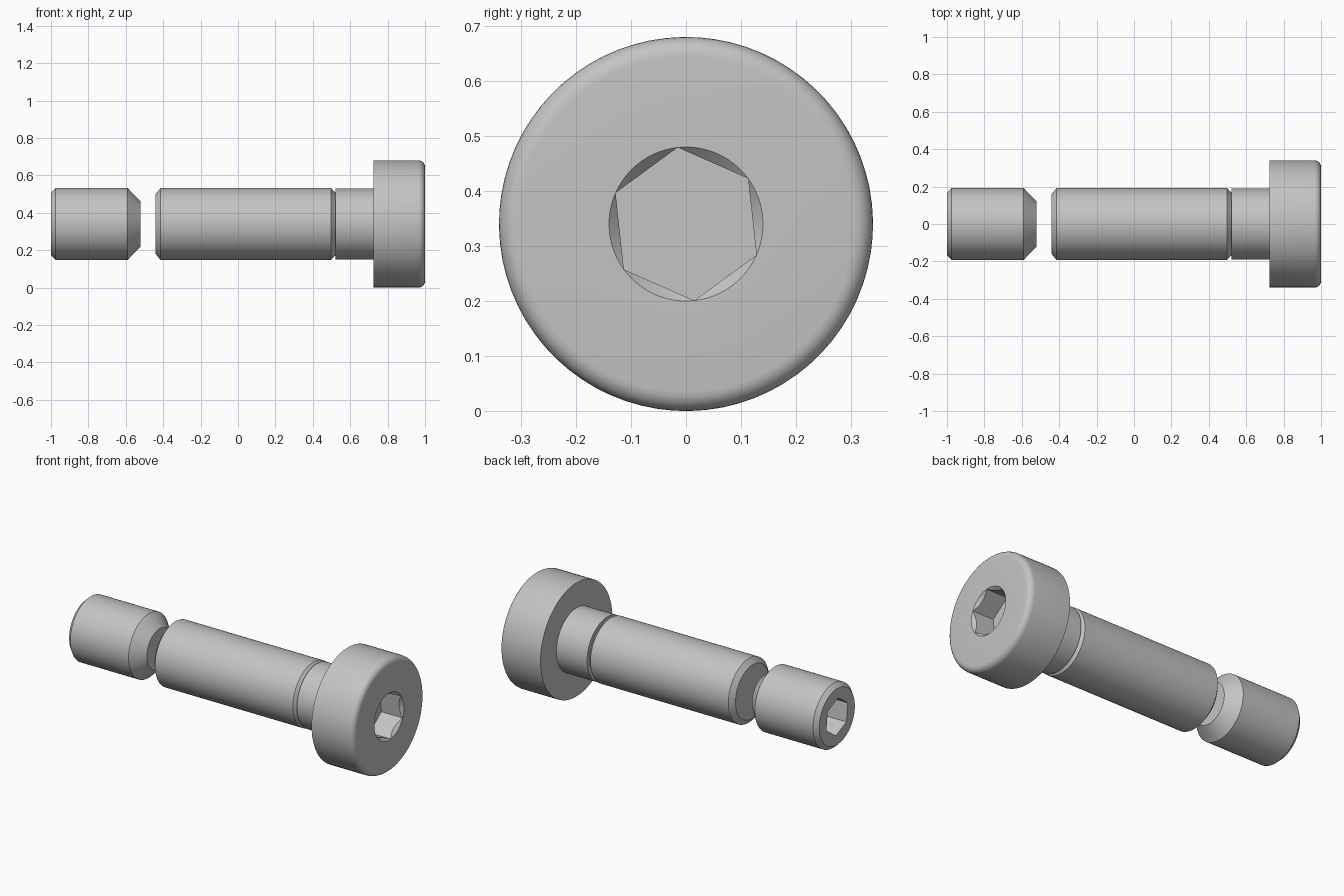
import bpy, bmesh, math

if "Cube" in bpy.data.objects:
    bpy.data.objects.remove(bpy.data.objects["Cube"], do_unlink=True)

STEPS = 72
AXIS_Z = 0.34
TURN = math.radians(96.2)   # direction of one socket corner

steel = bpy.data.materials.new("steel grey")
steel.use_nodes = True
colour = (0.55, 0.55, 0.55, 1)
steel.diffuse_color = colour
steel.node_tree.nodes["Principled BSDF"].inputs["Base Color"].default_value = colour


def circle(x, r):
    """Ring of (x, radius) pairs around the screw axis."""
    return [(x, r)] * STEPS


def hexagon(x, r, slope=0):
    """Hexagonal ring; a slope sinks the flats along a countersink cone."""
    ring = []
    for i in range(STEPS):
        a = math.radians((i * 360 / STEPS) % 60 - 30)
        rad = r * math.cos(math.pi / 6) / math.cos(a)
        ring.append((x - slope * (r - rad), rad))
    return ring


def turned_part(name, rings):
    """Bridge the rings into a closed solid along the x axis."""
    bm = bmesh.new()
    loops = []
    for ring in rings:
        loop = []
        for i, (x, r) in enumerate(ring):
            a = TURN + math.tau * i / STEPS
            loop.append(bm.verts.new((x, r * math.cos(a), AXIS_Z + r * math.sin(a))))
        loops.append(loop)
    for lo, hi in zip(loops, loops[1:]):
        for i in range(STEPS):
            j = (i + 1) % STEPS
            bm.faces.new((lo[i], lo[j], hi[j], hi[i]))
    bm.faces.new(loops[0])
    bm.faces.new(loops[-1])
    bmesh.ops.remove_doubles(bm, verts=bm.verts, dist=0.00005)
    bmesh.ops.recalc_face_normals(bm, faces=bm.faces)
    mesh = bpy.data.meshes.new(name)
    bm.to_mesh(mesh)
    bm.free()
    mesh.materials.append(steel)
    obj = bpy.data.objects.new(name, mesh)
    bpy.context.collection.objects.link(obj)
    bpy.ops.object.select_all(action="DESELECT")
    obj.select_set(True)
    bpy.context.view_layer.objects.active = obj
    bpy.ops.object.shade_smooth_by_angle(angle=math.radians(25))
    return obj


# Set screw: cone tip, chamfered end, plain hexagonal socket
turned_part("set_screw", [
    circle(-0.52, 0.12), circle(-0.59, 0.192),
    circle(-0.975, 0.192), circle(-1, 0.168),
    hexagon(-1, 0.11), hexagon(-0.8, 0.11),
])

# Threaded shaft with chamfers at both ends
turned_part("threaded_shaft", [
    circle(-0.44, 0.16), circle(-0.415, 0.192),
    circle(0.498, 0.192), circle(0.522, 0.165),
])

# Shank and head with rounded rim and countersunk hexagonal socket
FILLET, HEAD_R = 0.035, 0.34
rim = []
for k in range(7):
    a = math.pi / 2 * k / 6
    rim.append(circle(1 - FILLET + FILLET * math.sin(a),
                      HEAD_R - FILLET + FILLET * math.cos(a)))
turned_part("head_and_shank", [
    circle(0.522, 0.19), circle(0.725, 0.19), circle(0.725, HEAD_R),
    *rim,
    circle(1, 0.14), hexagon(1, 0.14, slope=1), hexagon(0.86, 0.14),
])
